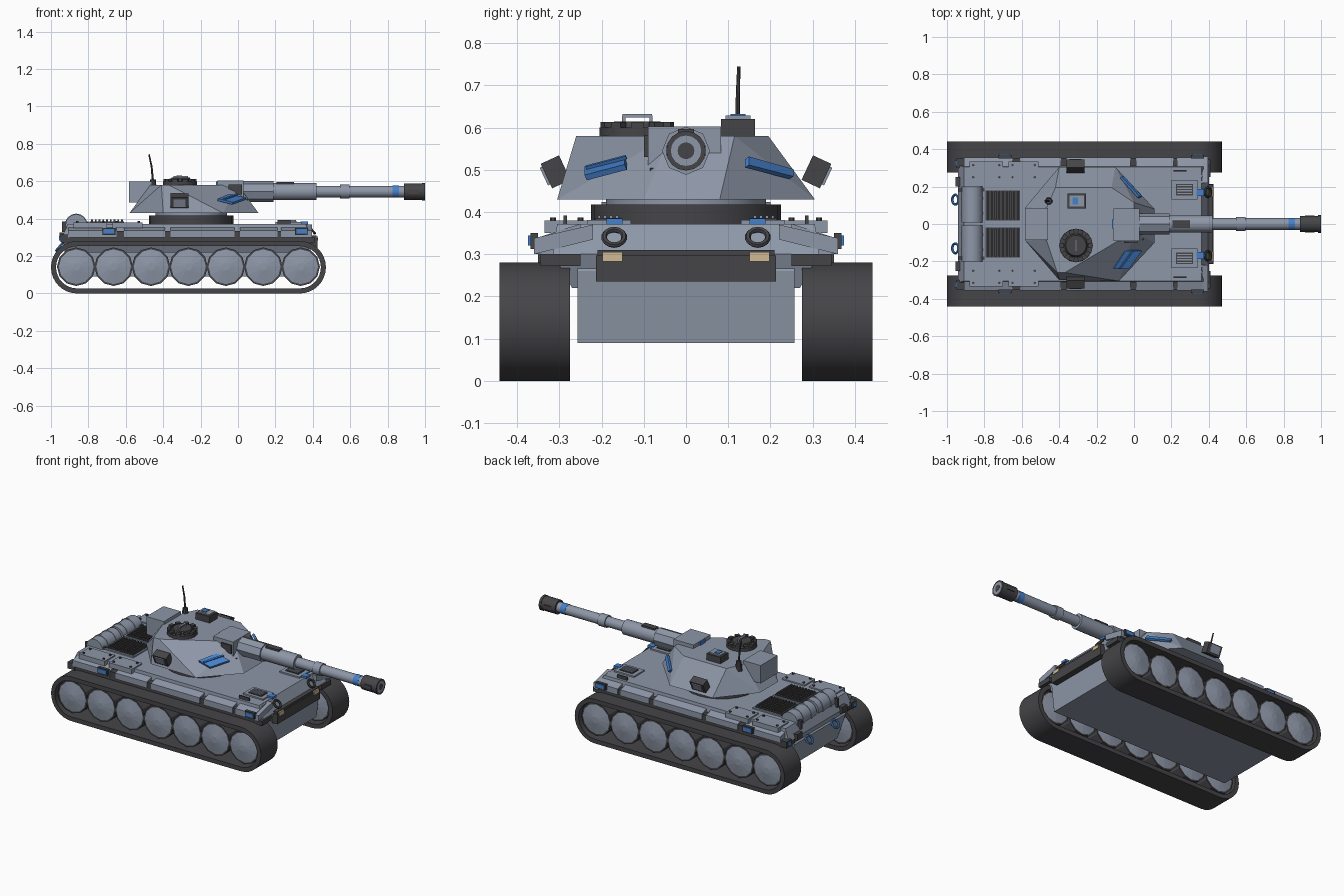
import bpy, bmesh, math
from mathutils import Vector, Matrix

if "Cube" in bpy.data.objects:
    bpy.data.objects.remove(bpy.data.objects["Cube"])


def mat(name, rgb):
    m = bpy.data.materials.new(name)
    m.diffuse_color = (*rgb, 1)
    m.use_nodes = True
    m.node_tree.nodes["Principled BSDF"].inputs["Base Color"].default_value = m.diffuse_color
    return m


GREY = mat("steel_grey", (0.27, 0.31, 0.39))
DARK = mat("dark_rubber", (0.06, 0.058, 0.064))
BLUE = mat("accent_blue", (0.06, 0.22, 0.60))
BEIGE = mat("lamp_beige", (0.62, 0.50, 0.30))


def finish(name, bm, m, smooth=False):
    bmesh.ops.recalc_face_normals(bm, faces=bm.faces)
    me = bpy.data.meshes.new(name)
    bm.to_mesh(me)
    bm.free()
    me.materials.append(m)
    ob = bpy.data.objects.new(name, me)
    bpy.context.collection.objects.link(ob)
    if smooth:
        bpy.ops.object.select_all(action='DESELECT')
        ob.select_set(True)
        bpy.context.view_layer.objects.active = ob
        bpy.ops.object.shade_smooth_by_angle(angle=math.radians(35))
    return ob


def box(name, x, y, z, m, rot=None):
    """Box from (min, max) ranges, optionally turned about its centre."""
    bm = bmesh.new()
    c = Vector(((x[0] + x[1]) / 2, (y[0] + y[1]) / 2, (z[0] + z[1]) / 2))
    size = (abs(x[1] - x[0]), abs(y[1] - y[0]), abs(z[1] - z[0]), 1)
    r = Matrix.Rotation(rot[0], 4, rot[1]) if rot else Matrix()
    bmesh.ops.create_cube(bm, size=1, matrix=Matrix.Translation(c) @ r @ Matrix.Diagonal(size))
    return finish(name, bm, m)


def rod(name, a, b, r1, m, r2=None, seg=20, smooth=True):
    """Cylinder or cone between two points."""
    a, b = Vector(a), Vector(b)
    d = b - a
    bm = bmesh.new()
    mx = Matrix.Translation((a + b) / 2) @ d.to_track_quat('Z', 'Y').to_matrix().to_4x4()
    bmesh.ops.create_cone(bm, cap_ends=True, segments=seg, radius1=r1,
                          radius2=r1 if r2 is None else r2, depth=d.length, matrix=mx)
    return finish(name, bm, m, smooth)


def hull(name, pts, m):
    bm = bmesh.new()
    vs = [bm.verts.new(p) for p in pts]
    res = bmesh.ops.convex_hull(bm, input=vs)
    bmesh.ops.delete(bm, geom=[v for v in res["geom_interior"] if isinstance(v, bmesh.types.BMVert)], context='VERTS')
    bmesh.ops.dissolve_limit(bm, angle_limit=0.01, verts=bm.verts, edges=bm.edges)
    return finish(name, bm, m)


def slab(name, quad, t, m):
    """Thin plate standing on four points."""
    q = [Vector(p) for p in quad]
    n = (q[1] - q[0]).cross(q[3] - q[0]).normalized() * t
    return hull(name, q + [p + n for p in q], m)


def loop(name, c, r, tilt, m):
    """Small towing ring."""
    bpy.ops.mesh.primitive_torus_add(major_segments=14, minor_segments=6, major_radius=r,
                                     minor_radius=0.007, location=c, rotation=(0, tilt, 0))
    ob = bpy.context.object
    ob.name = name
    ob.data.materials.append(m)


def stadium(r, n=16):
    pts = []
    for cx, a0 in ((0.33, -90), (-0.86, 90)):
        for i in range(n + 1):
            a = math.radians(a0 + 180 * i / n)
            pts.append((cx + r * math.cos(a), 0.14 + r * math.sin(a)))
    return pts


def track(name, y0, y1):
    bm = bmesh.new()
    rings = [[bm.verts.new((x, y, z)) for x, z in stadium(r)]
             for r, y in ((0.14, y0), (0.14, y1), (0.113, y1), (0.113, y0))]
    n = len(rings[0])
    for k in range(4):
        a, b = rings[k], rings[(k + 1) % 4]
        for i in range(n):
            bm.faces.new((a[i], a[(i + 1) % n], b[(i + 1) % n], b[i]))
    finish(name, bm, DARK, True)


# Lower and upper hull
hull("lower_hull", [(x, s * 0.257, z) for s in (-1, 1)
                    for x, z in ((-0.88, 0.09), (-0.94, 0.26), (-0.9, 0.3), (0.37, 0.09), (0.39, 0.26), (0.37, 0.3))], GREY)
hull("upper_hull", [(x, s * y, z) for s in (-1, 1)
                    for x, y, z in ((-0.92, 0.27, 0.22), (0.37, 0.27, 0.22), (-0.94, 0.315, 0.3),
                                    (0.40, 0.315, 0.3), (-0.91, 0.305, 0.372), (0.36, 0.305, 0.372))], GREY)
box("front_bumper", (0.37, 0.425), (-0.213, 0.213), (0.235, 0.297), DARK)
box("bumper_rail", (0.38, 0.42), (-0.21, 0.21), (0.297, 0.31), DARK)

for s in (-1, 1):
    # Running gear
    track("track", s * 0.275, s * 0.442)
    for i in range(7):
        x = -0.865 + 0.2 * i
        rod("wheel_tyre", (x, s * 0.29, 0.143), (x, s * 0.42, 0.143), 0.103, DARK, seg=12, smooth=False)
        rod("wheel_disc", (x, s * 0.42, 0.143), (x, s * 0.432, 0.143), 0.093, GREY, 0.02, 12, False)
        rod("wheel_inner_disc", (x, s * 0.29, 0.143), (x, s * 0.28, 0.143), 0.093, GREY, 0.02, 12, False)
    # Fenders and side lockers
    box("track_guard", (-0.94, 0.41), (s * 0.25, s * 0.345), (0.272, 0.3), DARK)
    for x0, x1 in ((-0.91, -0.65), (-0.61, -0.39), (-0.36, -0.02), (0.01, 0.21), (0.23, 0.37)):
        hull("side_locker", [(x, s * y, z) for x in (x0, x1)
                             for y, z in ((0.25, 0.3), (0.355, 0.3), (0.355, 0.338), (0.25, 0.372))], GREY)
    for x in (-0.63, -0.375, -0.005, 0.22):
        box("locker_bracket", (x - 0.025, x + 0.025), (s * 0.31, s * 0.35), (0.3, 0.335), DARK)
    for x in (-0.69, 0.34):
        box("side_lamp_housing", (x - 0.035, x + 0.035), (s * 0.35, s * 0.368), (0.312, 0.35), DARK)
        box("side_lamp", (x - 0.028, x + 0.028), (s * 0.365, s * 0.374), (0.32, 0.344), BLUE)
    hull("front_fender", [(x, s * y, z) for x in (0.36, 0.395)
                          for y, z in ((0.22, 0.37), (0.36, 0.338), (0.36, 0.3), (0.22, 0.335))], GREY)
    # Rear deck boxes with bolts
    for x0, x1 in ((-0.88, -0.7), (-0.67, -0.51)):
        box("deck_box", (x0, x1), (s * 0.23, s * 0.335), (0.35, 0.38), GREY)
        for x in (x0 + 0.02, x1 - 0.02):
            for y in (0.25, 0.315):
                rod("deck_bolt", (x, s * y, 0.38), (x, s * y, 0.387), 0.007, DARK, seg=6, smooth=False)
    # Engine grille
    box("grille_frame", (-0.81, -0.6), (s * 0.01, s * 0.19), (0.36, 0.38), GREY)
    box("grille", (-0.795, -0.61), (s * 0.02, s * 0.178), (0.37, 0.386), DARK)
    for i in range(9):
        x = -0.785 + i * 0.02
        box("grille_slat", (x, x + 0.009), (s * 0.025, s * 0.173), (0.386, 0.396), DARK)
    # Fuel drums with straps
    rod("fuel_drum", (-0.865, s * 0.008, 0.367), (-0.865, s * 0.2, 0.367), 0.057, GREY, seg=16)
    for y in (0.05, 0.13):
        rod("drum_strap", (-0.865, s * y, 0.367), (-0.865, s * (y + 0.014), 0.367), 0.06, GREY, seg=16)
    box("drum_cradle", (-0.94, -0.8), (s * 0.175, s * 0.19), (0.33, 0.385), DARK)
    # Rear lamps and tow rings
    box("rear_lamp_housing", (-0.955, -0.9), (s * 0.2, s * 0.25), (0.285, 0.325), DARK)
    box("rear_corner_block", (-0.95, -0.9), (s * 0.30, s * 0.35), (0.275, 0.315), DARK)
    box("rear_corner_lamp", (-0.956, -0.949), (s * 0.31, s * 0.34), (0.283, 0.307), BLUE)
    loop("rear_tow_ring", (-0.955, s * 0.13, 0.25), 0.026, math.radians(-50), BLUE)
    # Front deck vents, lamps and tow hooks
    box("front_vent", (0.2, 0.34), (s * 0.13, s * 0.235), (0.36, 0.381), GREY)
    box("front_vent_core", (0.225, 0.315), (s * 0.153, s * 0.215), (0.375, 0.386), DARK)
    for i in range(4):
        y = 0.16 + i * 0.014
        box("front_vent_slat", (0.23, 0.31), (s * y, s * (y + 0.007)), (0.386, 0.392), GREY)
    box("front_tow_clip", (0.335, 0.375), (s * 0.15, s * 0.188), (0.37, 0.384), BLUE)
    loop("front_tow_ring", (0.395, s * 0.17, 0.34), 0.024, math.radians(50), DARK)
    box("headlight", (0.42, 0.429), (s * 0.15, s * 0.198), (0.283, 0.305), BEIGE)
    box("deck_handle", (0.21, 0.28), (s * 0.282, s * 0.29), (0.37, 0.392), DARK)
    # Turret side sights
    a = s * math.radians(-25)
    box("side_sight", (-0.36, -0.265), (s * 0.285, s * 0.333), (0.463, 0.527), DARK, (a, 'X'))
    box("side_sight_panel", (-0.345, -0.28), (s * 0.331, s * 0.337), (0.462, 0.508), GREY, (a, 'X'))

# Turret
rod("turret_ring", (-0.25, 0, 0.365), (-0.25, 0, 0.418), 0.225, DARK, seg=24)
rod("turret_neck", (-0.25, 0, 0.41), (-0.25, 0, 0.44), 0.19, GREY, seg=24)
base = [(-0.58, -0.09), (-0.4, -0.3), (-0.08, -0.305), (0.11, -0.1),
        (0.11, 0.08), (-0.1, 0.305), (-0.4, 0.305), (-0.58, 0.09)]
roof = [(-0.47, -0.08), (-0.41, -0.26), (-0.37, -0.26), (0.0, -0.04),
        (0.0, 0.115), (-0.12, 0.195), (-0.42, 0.195), (-0.47, 0.08)]
hull("turret", [(x, y, 0.43) for x, y in base] + [(x, y, 0.58) for x, y in roof], GREY)
box("turret_bustle", (-0.582, -0.46), (-0.085, 0.085), (0.487, 0.6), GREY)

# Blue armour plates on the turret cheeks
slab("left_cheek_plate", [(-0.11, -0.235, 0.495), (-0.03, -0.235, 0.475),
                          (0.04, -0.14, 0.50), (-0.05, -0.14, 0.52)], 0.014, BLUE)
slab("left_cheek_rib", [(-0.08, -0.235, 0.503), (-0.07, -0.235, 0.5),
                        (0.0, -0.14, 0.525), (-0.01, -0.14, 0.528)], 0.008, BLUE)
slab("right_cheek_plate", [(0.035, 0.14, 0.505), (-0.06, 0.245, 0.478),
                           (-0.075, 0.245, 0.495), (0.02, 0.14, 0.525)], 0.014, BLUE)

# Commander's hatch with vision blocks
hx, hy = -0.31, -0.115
rod("hatch_base", (hx, hy, 0.575), (hx, hy, 0.6), 0.09, DARK, seg=16)
rod("hatch_lid", (hx, hy, 0.6), (hx, hy, 0.614), 0.062, DARK, 0.055, 16)
for i in range(10):
    t = i * math.tau / 10
    x, y = hx + 0.076 * math.cos(t), hy + 0.076 * math.sin(t)
    box("vision_block", (x - 0.011, x + 0.011), (y - 0.014, y + 0.014), (0.59, 0.613), DARK, (t, 'Z'))
box("hatch_handle", (hx - 0.006, hx + 0.006), (hy - 0.035, hy + 0.035), (0.624, 0.632), GREY)
for y in (hy - 0.032, hy + 0.032):
    box("handle_post", (hx - 0.006, hx + 0.006), (y - 0.004, y + 0.004), (0.61, 0.628), GREY)

# Roof sight and antenna
box("roof_sight", (-0.355, -0.257), (0.083, 0.163), (0.575, 0.62), DARK)
box("roof_sight_cover", (-0.345, -0.267), (0.093, 0.153), (0.62, 0.628), GREY)
box("roof_sight_lens", (-0.33, -0.3), (0.105, 0.141), (0.628, 0.632), BLUE)
rod("antenna_base", (-0.455, 0.122, 0.55), (-0.455, 0.122, 0.61), 0.022, DARK, 0.016, 10)
rod("antenna_lower", (-0.455, 0.122, 0.6), (-0.462, 0.123, 0.68), 0.006, DARK, 0.005, 8)
rod("antenna_upper", (-0.462, 0.123, 0.68), (-0.476, 0.125, 0.744), 0.005, DARK, 0.004, 8)

# Gun mantlet
box("mantlet", (-0.11, 0.03), (-0.09, 0.083), (0.485, 0.603), GREY)
box("mantlet_lower_lip", (-0.02, 0.05), (-0.085, 0.08), (0.478, 0.504), DARK)
box("mantlet_side_pad", (-0.05, 0.022), (-0.1, -0.085), (0.53, 0.582), DARK)
box("mantlet_marker", (-0.118, -0.109), (-0.025, 0.025), (0.57, 0.6), BLUE)

# Gun barrel sections
G = 0.545
for name, x0, x1, r, m, seg in (("gun_collar", 0.02, 0.19, 0.057, GREY, 8),
                                ("gun_sleeve", 0.19, 0.42, 0.046, GREY, 20),
                                ("barrel", 0.41, 0.9, 0.031, GREY, 20),
                                ("barrel_ring", 0.545, 0.595, 0.038, GREY, 20),
                                ("barrel_band", 0.825, 0.862, 0.033, BLUE, 20),
                                ("muzzle_brake", 0.888, 0.995, 0.044, DARK, 16),
                                ("muzzle_rim", 0.985, 1.0, 0.047, DARK, 16),
                                ("muzzle_face", 0.995, 1.0005, 0.036, GREY, 16)):
    rod(name, (x0, 0, G), (x1, 0, G), r, m, seg=seg)
rod("muzzle_bore", (0.99, 0, G), (1.001, 0, G), 0.02, DARK, seg=16)
box("sleeve_top_pad", (0.205, 0.3), (-0.019, 0.019), (0.58, 0.597), DARK)
for s in (-1, 1):
    box("muzzle_slot", (0.915, 0.965), (s * 0.04, s * 0.046), (G - 0.012, G + 0.012), DARK)
